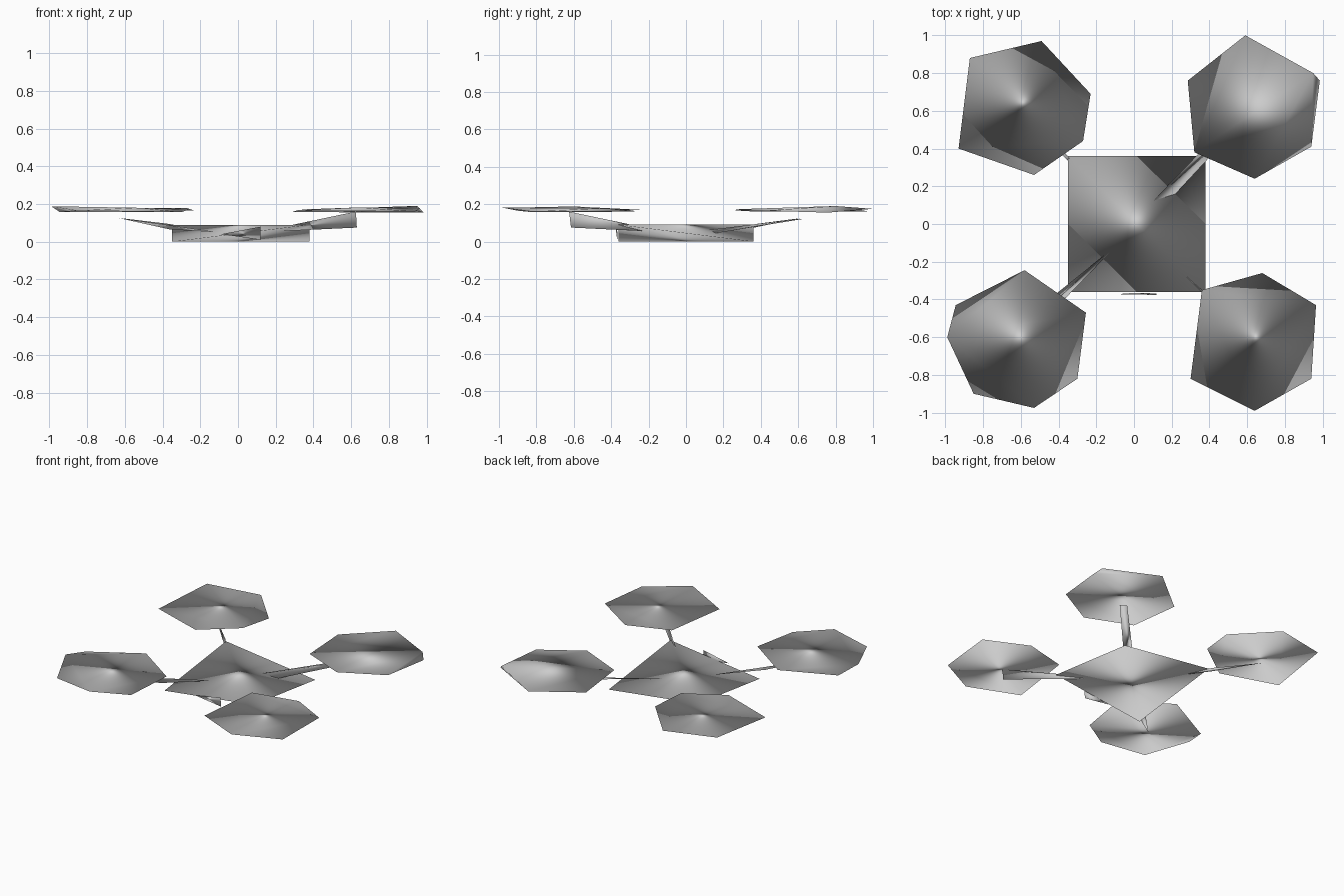
import bpy, bmesh
from mathutils import Vector

grey = bpy.data.materials.new("light_grey")
grey.diffuse_color = (0.6, 0.6, 0.6, 1)


def faceted(name, points):
    """Closed faceted solid around a few corners, smooth shaded."""
    bm = bmesh.new()
    for p in points:
        bm.verts.new(Vector(p))
    bmesh.ops.convex_hull(bm, input=bm.verts[:])
    loose = [v for v in bm.verts if not v.link_faces]
    bmesh.ops.delete(bm, geom=loose, context='VERTS')
    bmesh.ops.recalc_face_normals(bm, faces=bm.faces[:])
    for f in bm.faces:
        f.smooth = True
    mesh = bpy.data.meshes.new(name)
    bm.to_mesh(mesh)
    bm.free()
    mesh.materials.append(grey)
    obj = bpy.data.objects.new(name, mesh)
    bpy.context.collection.objects.link(obj)
    return obj


# Body: wedge with a high ridge on one diagonal and a low keel on the other
faceted("body", [(-0.35, 0.36, 0.09), (0.38, -0.36, 0.09),
                 (-0.35, -0.36, 0), (0.38, 0.36, 0)])

# Rotor discs: thin irregular polygons with rims alternating in height
faceted("rotor_back_left", [
    (-0.87, 0.88, 0.178), (-0.49, 0.97, 0.162), (-0.23, 0.69, 0.165),
    (-0.27, 0.44, 0.178), (-0.53, 0.26, 0.165), (-0.93, 0.40, 0.16)])
faceted("rotor_back_right", [
    (0.59, 1.0, 0.175), (0.95, 0.80, 0.19), (0.985, 0.76, 0.155),
    (0.94, 0.41, 0.165), (0.64, 0.24, 0.172), (0.32, 0.38, 0.168),
    (0.285, 0.76, 0.157)])
faceted("rotor_front_left", [
    (-0.58, -0.245, 0.17), (-0.255, -0.47, 0.172), (-0.30, -0.82, 0.157),
    (-0.53, -0.975, 0.18), (-0.85, -0.90, 0.165), (-0.99, -0.60, 0.188),
    (-0.945, -0.43, 0.157)])
faceted("rotor_front_right", [
    (0.68, -0.26, 0.16), (0.965, -0.43, 0.178), (0.94, -0.82, 0.16),
    (0.64, -0.99, 0.182), (0.30, -0.82, 0.165), (0.36, -0.35, 0.172)])

# Arms: slim tapering slivers from the body out to each rotor
faceted("arm_front_right", [(0.10, -0.10, 0.05), (0.625, -0.625, 0.16),
                            (0.63, -0.615, 0.075), (0.27, -0.255, 0.06)])
faceted("arm_back_right", [(0.08, 0.10, 0.06), (0.22, 0.16, 0.045),
                           (0.62, 0.59, 0.12), (0.58, 0.62, 0.12)])
faceted("arm_front_left", [(-0.10, -0.12, 0.05), (-0.40, -0.36, 0.08),
                           (-0.36, -0.39, 0.065), (-0.63, -0.60, 0.125)])
faceted("arm_back_left", [(-0.12, 0.10, 0.05), (-0.62, 0.61, 0.125),
                          (-0.37, 0.38, 0.095), (-0.37, 0.365, 0.075)])

# Camera: small wedge at the front edge
faceted("camera", [(-0.09, -0.372, 0.04), (0.12, -0.368, 0.01),
                   (0.12, -0.376, 0.08), (0.0, -0.365, 0.045)])
